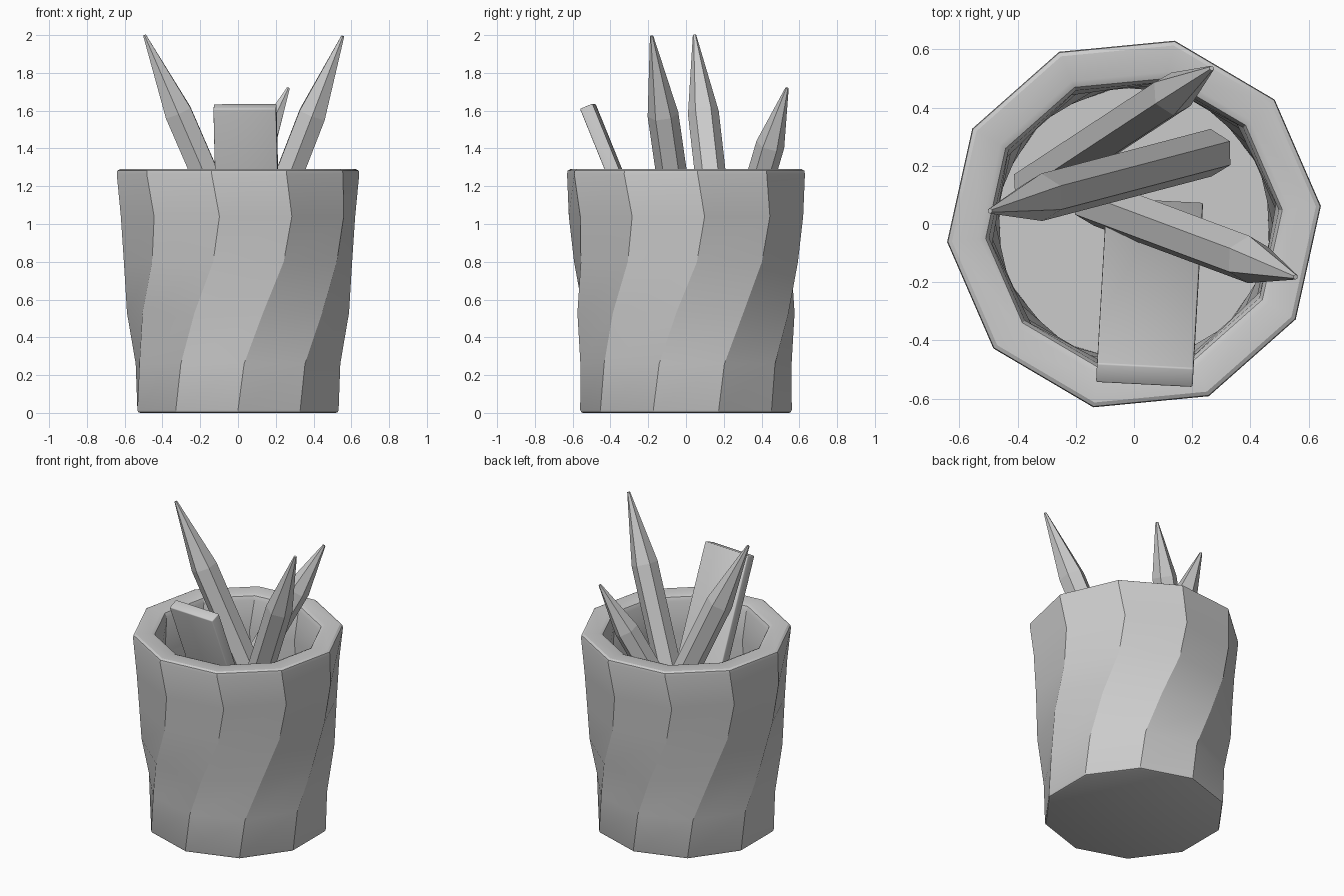
import bpy, bmesh, math
from mathutils import Vector, Matrix

if "Cube" in bpy.data.objects:
    bpy.data.objects.remove(bpy.data.objects["Cube"])


def finish(bm, name, matrix=None, smooth=None):
    bmesh.ops.recalc_face_normals(bm, faces=bm.faces)
    mesh = bpy.data.meshes.new(name)
    bm.to_mesh(mesh)
    bm.free()
    ob = bpy.data.objects.new(name, mesh)
    bpy.context.collection.objects.link(ob)
    if matrix:
        ob.matrix_world = matrix
    if smooth:
        bpy.ops.object.select_all(action='DESELECT')
        ob.select_set(True)
        bpy.context.view_layer.objects.active = ob
        bpy.ops.object.shade_smooth_by_angle(angle=math.radians(smooth))
    return ob


def loft(rings, sides, start):
    """Join polygon rings given as (radius, height, twist in degrees), capping both ends."""
    bm = bmesh.new()
    loops = []
    for r, z, twist in rings:
        angles = [math.radians(start + twist + 360 * k / sides) for k in range(sides)]
        loops.append([bm.verts.new((r * math.cos(a), r * math.sin(a), z)) for a in angles])
    for lo, hi in zip(loops, loops[1:]):
        for k in range(sides):
            n = (k + 1) % sides
            bm.faces.new((lo[k], lo[n], hi[n], hi[k]))
    bm.faces.new(loops[0])
    bm.faces.new(loops[-1])
    return bm


# Twisted ten-sided cup: outer wall, rounded rim, inner wall, floor
cup = [
    (0.545, 0.0, 0), (0.555, 0.004, 0), (0.56, 0.015, 0),
    (0.56, 0.26, 3.3), (0.59, 0.53, 13), (0.607, 0.80, 23.5), (0.628, 1.04, 27),
    (0.645, 1.265, 23.5), (0.642, 1.282, 23.5), (0.628, 1.29, 23.5),
    (0.535, 1.29, 23.5), (0.512, 1.28, 23.5), (0.50, 1.255, 23.5),
    (0.495, 1.04, 27), (0.49, 0.80, 23.5), (0.487, 0.53, 13),
    (0.485, 0.26, 3.3), (0.485, 0.15, 1.5),
]
finish(loft(cup, 10, -90), "cup", smooth=30)


# Hexagonal pencils leaning in the cup, points upward
def pencil(name, base, tip, radius, point):
    base, tip = Vector(base), Vector(tip)
    axis = tip - base
    rings = [(radius, 0, 0), (radius, axis.length - point, 0), (0.009, axis.length, 0)]
    rot = Vector((0, 0, 1)).rotation_difference(axis).to_matrix().to_4x4()
    finish(loft(rings, 6, 30), name, Matrix.Translation(base) @ rot)


pencil("pencil_left", (0.265, 0.245, 0.25), (-0.495, 0.045, 2.0), 0.082, 0.45)
pencil("pencil_right", (-0.135, 0.075, 0.22), (0.555, -0.182, 1.995), 0.082, 0.45)
pencil("pencil_back", (-0.35, 0.13, 0.35), (0.267, 0.535, 1.72), 0.076, 0.34)

# Flat ruler leaning on the front wall
low, high = Vector((0.07, 0.05, 0.22)), Vector((0.037, -0.52, 1.623))
z = (high - low).normalized()
y = z.cross(Vector((1, -0.05, 0))).normalized()
x = y.cross(z)
frame = Matrix((x, y, z)).transposed().to_4x4()
bm = bmesh.new()
bmesh.ops.create_cube(bm, size=1)
bmesh.ops.scale(bm, verts=bm.verts, vec=(0.332, 0.072, (high - low).length))
bmesh.ops.bevel(bm, geom=bm.edges[:], offset=0.006, segments=2, affect='EDGES', profile=0.5)
finish(bm, "ruler", Matrix.Translation((low + high) / 2) @ frame, smooth=50)
